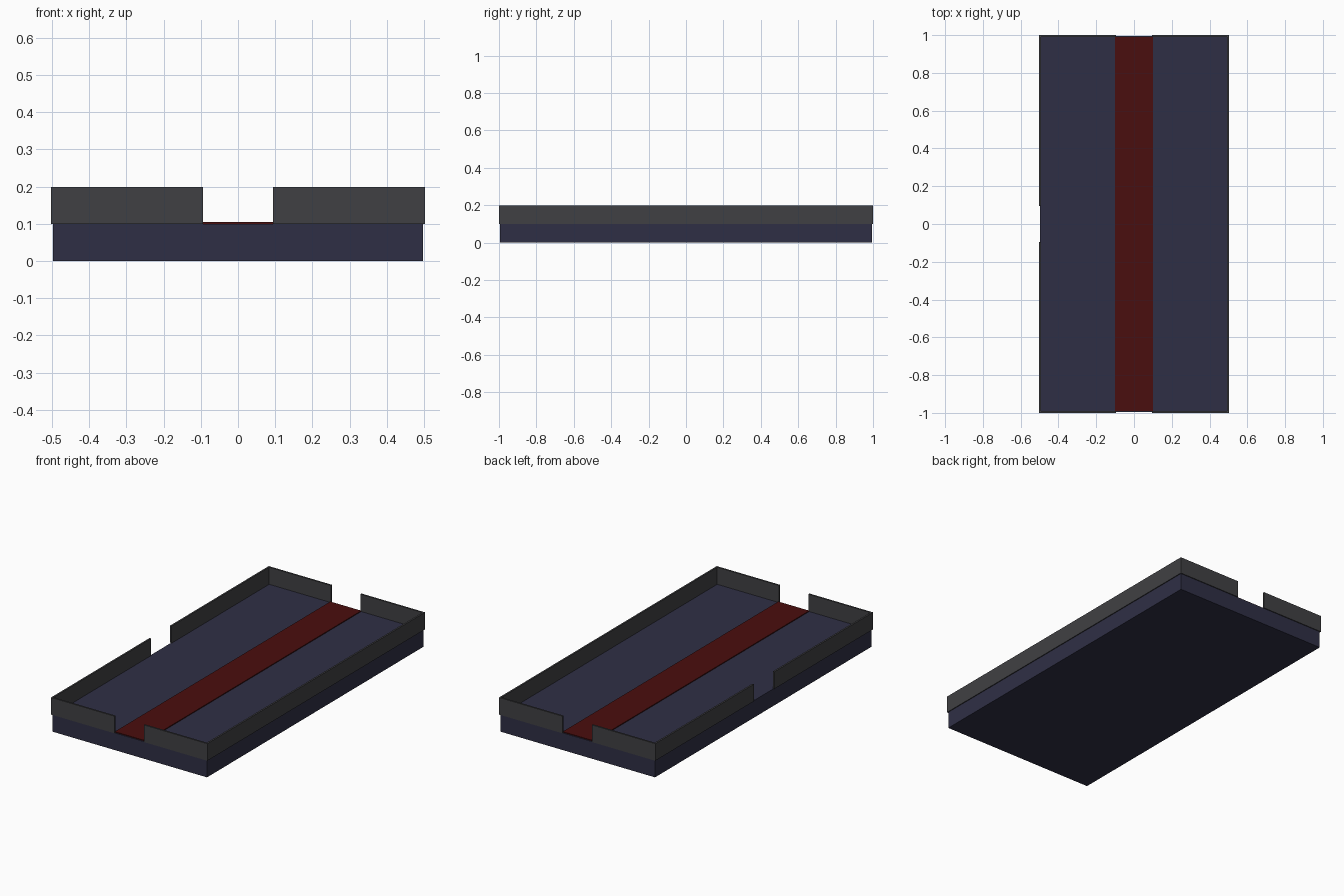
import bpy

if "Cube" in bpy.data.objects:
    bpy.data.objects.remove(bpy.data.objects["Cube"])


def srgb(h):
    out = []
    for i in (0, 2, 4):
        c = int(h[i:i + 2], 16) / 255
        out.append(c / 12.92 if c <= 0.04045 else ((c + 0.055) / 1.055) ** 2.4)
    return (*out, 1.0)


def material(name, h):
    m = bpy.data.materials.new(name)
    m.diffuse_color = srgb(h)
    m.use_nodes = True
    m.node_tree.nodes["Principled BSDF"].inputs["Base Color"].default_value = m.diffuse_color
    return m


slate = material("slate blue", "2f2f45")
grey = material("dark grey", "404043")
red = material("deep red", "4a0e0e")


def box(name, lo, hi, mat):
    """Box between two opposite corners."""
    mid = [(a + b) / 2 for a, b in zip(lo, hi)]
    bpy.ops.mesh.primitive_cube_add(size=1, location=mid)
    ob = bpy.context.object
    ob.name = name
    ob.scale = [b - a for a, b in zip(lo, hi)]
    bpy.ops.object.transform_apply(location=False, rotation=False, scale=True)
    ob.data.materials.append(mat)
    return ob


X, Y = 0.4975, 0.995      # platform half sizes
T = 0.005                 # half wall thickness, walls straddle the edge
FLOOR, TOP = 0.0995, 0.199
GAP = 0.0945              # half width of the doorways

# Platform and carpet runner
box("platform", (-X, -Y, 0), (X, Y, FLOOR), slate)
box("carpet_runner", (-0.0995, -0.99, FLOOR - 0.004), (0.0995, 0.99, 0.1045), red)

# Front and back walls, each split by a doorway
for label, y in (("front", -Y), ("back", Y)):
    box(label + "_wall_left", (-X - T, y - T, FLOOR), (-GAP, y + T, TOP), grey)
    box(label + "_wall_right", (GAP, y - T, FLOOR), (X + T, y + T, TOP), grey)

# Left wall with a side doorway, right wall unbroken
box("left_wall_front", (-X - T, -Y - T, FLOOR), (-X + T, -GAP, TOP), grey)
box("left_wall_back", (-X - T, GAP, FLOOR), (-X + T, Y + T, TOP), grey)
box("right_wall", (X - T, -Y - T, FLOOR), (X + T, Y + T, TOP), grey)
